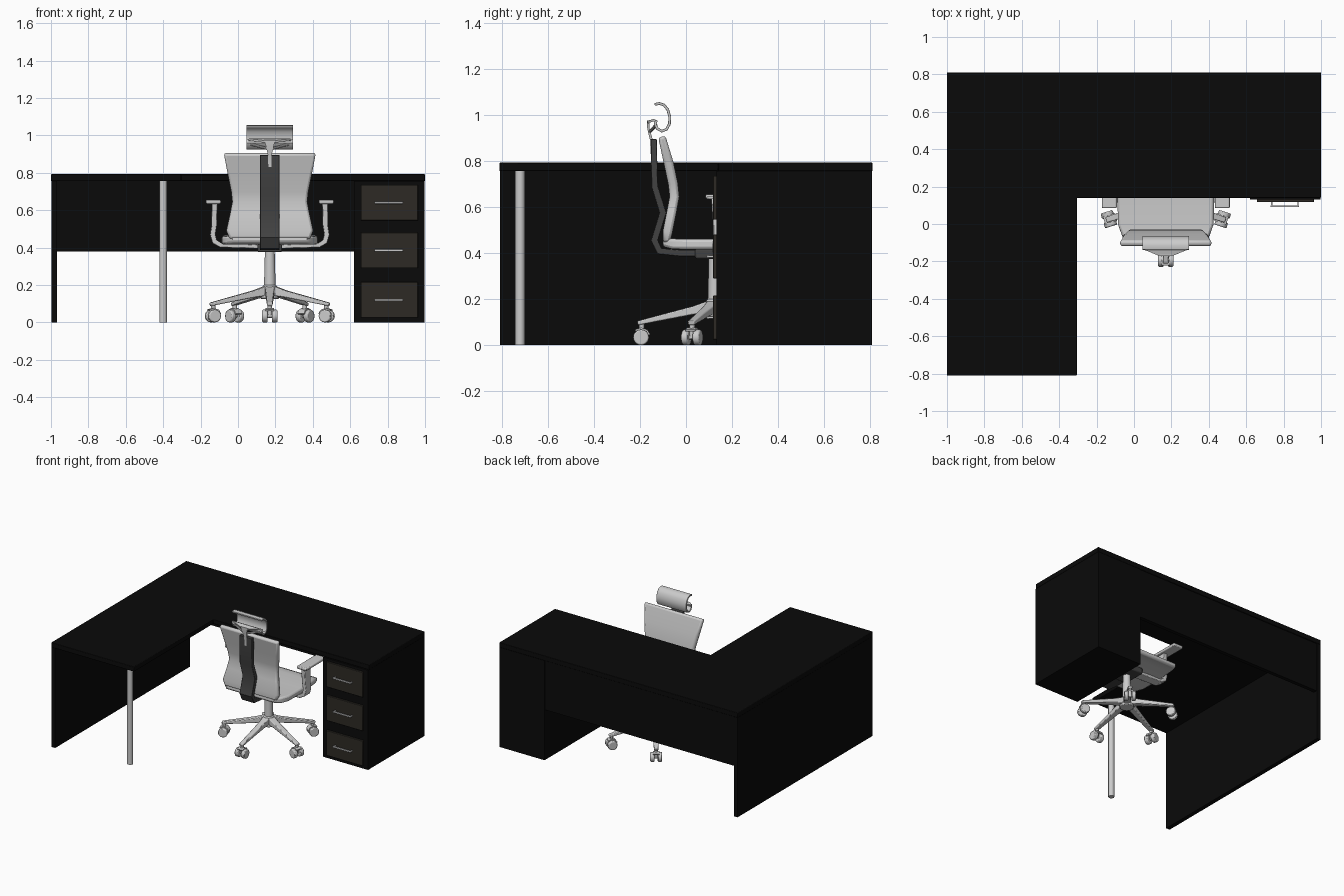
import bpy, bmesh, math
from mathutils import Vector, Matrix

if "Cube" in bpy.data.objects:
    bpy.data.objects.remove(bpy.data.objects["Cube"])


def material(name, rgb):
    m = bpy.data.materials.new(name)
    m.diffuse_color = (*rgb, 1)
    m.use_nodes = True
    m.node_tree.nodes["Principled BSDF"].inputs["Base Color"].default_value = m.diffuse_color
    return m


BLACK = material("black_laminate", (0.003, 0.003, 0.003))
DRAWER = material("drawer_brown", (0.026, 0.023, 0.018))
DARK = material("dark_plastic", (0.055, 0.055, 0.055))


def finish(name, bm, mat=None, bevel=0, segs=2):
    bmesh.ops.recalc_face_normals(bm, faces=bm.faces)
    me = bpy.data.meshes.new(name)
    bm.to_mesh(me)
    bm.free()
    me.shade_smooth()
    me.set_sharp_from_angle(angle=math.radians(40))
    ob = bpy.data.objects.new(name, me)
    bpy.context.collection.objects.link(ob)
    if mat:
        me.materials.append(mat)
    if bevel:
        b = ob.modifiers.new("bevel", "BEVEL")
        b.width, b.segments = bevel, segs
        b.limit_method, b.angle_limit = 'ANGLE', math.radians(50)
    return ob


def box(name, x, y, z, mat=None, bevel=0):
    bm = bmesh.new()
    bmesh.ops.create_cube(bm, size=1)
    for v in bm.verts:
        v.co = [(r[0] + r[1]) / 2 + c * (r[1] - r[0]) for r, c in zip((x, y, z), v.co)]
    return finish(name, bm, mat, bevel)


def rod(name, a, b, r1, r2=None, mat=None, sides=20, bevel=0):
    a, b = Vector(a), Vector(b)
    bm = bmesh.new()
    m = Matrix.Translation((a + b) / 2) @ (b - a).to_track_quat('Z', 'Y').to_matrix().to_4x4()
    bmesh.ops.create_cone(bm, cap_ends=True, segments=sides, radius1=r1,
                          radius2=r1 if r2 is None else r2, depth=(b - a).length, matrix=m)
    return finish(name, bm, mat, bevel)


def ribbon(name, pts, place, mat=None, bevel=0):
    """Sweep a flat section along (u, z, half_width, thickness); place(u, w, z) -> xyz."""
    bm = bmesh.new()
    p = [Vector(q[:2]) for q in pts]
    rings = []
    for i, (u, z, hw, t) in enumerate(pts):
        d0 = (p[i] - p[max(i - 1, 0)]).normalized()
        d1 = (p[min(i + 1, len(p) - 1)] - p[i]).normalized()
        d = (d0 + d1).normalized()
        n = Vector((-d.y, d.x)) * t / 2
        rings.append([bm.verts.new(place(u + s * n.x, w * hw, z + s * n.y))
                      for s, w in ((-1, -1), (-1, 1), (1, 1), (1, -1))])
    for a, b in zip(rings, rings[1:]):
        for k in range(4):
            bm.faces.new((a[k], a[k - 1], b[k - 1], b[k]))
    bm.faces.new(rings[0])
    bm.faces.new(rings[-1])
    return finish(name, bm, mat, bevel)


# L-shaped desk top
bm = bmesh.new()
outline = [(-1, -.81), (-.305, -.81), (-.305, .14), (1, .14), (1, .81), (-1, .81)]
face = bm.faces.new([bm.verts.new((x, y, .755)) for x, y in outline])
ext = bmesh.ops.extrude_face_region(bm, geom=[face])
bmesh.ops.translate(bm, vec=(0, 0, .037),
                    verts=[v for v in ext["geom"] if isinstance(v, bmesh.types.BMVert)])
finish("desk_top", bm, BLACK, .004)

# Desk supports
box("side_panel", (-.998, -.967), (-.808, .808), (0, .755), BLACK)
box("modesty_panel", (-.967, .62), (.775, .803), (.38, .755), BLACK)
rod("desk_leg", (-.4, -.72, 0), (-.4, -.72, .757), .021, sides=24)
box("drawer_cabinet", (.62, .998), (.132, .808), (0, .755), BLACK)

# Drawers with bar handles
for i, z in enumerate((.12, .385, .64)):
    box(f"drawer_front_{i}", (.657, .962), (.117, .134), (z - .095, z + .095), DRAWER, .003)
    box(f"drawer_handle_{i}", (.73, .882), (.09, .1), (z - .006, z + .006), None, .002)
    for x in (.733, .873):
        box(f"handle_post_{i}", (x, x + .007), (.098, .119), (z - .005, z + .005))

CX, CY = .17, .125


def side(y, w, z):
    return (CX + w, y, z)


# Seat and backrest
ribbon("seat", [(-.1, .445, .2, .035), (-.06, .44, .235, .045), (0, .438, .256, .045),
                (.15, .438, .258, .045), (.28, .445, .255, .045), (.34, .44, .245, .042),
                (.385, .425, .225, .03)], side, bevel=.012)
ribbon("backrest", [(-.085, .445, .215, .03), (-.08, .49, .232, .042), (-.062, .58, .212, .042),
                    (-.05, .645, .2, .042), (-.056, .7, .206, .042), (-.075, .79, .224, .042),
                    (-.105, .905, .246, .032)], side, bevel=.012)

# Dark spine running under the seat
ribbon("back_spine", [(-.14, .895, .052, .026), (-.136, .69, .052, .028), (-.1, .575, .052, .03),
                      (-.137, .455, .052, .03), (-.115, .408, .052, .03), (-.03, .4, .052, .028),
                      (.2, .4, .052, .028)], side, DARK, .003)
box("tilt_mechanism", (CX - .065, CX + .065), (.04, .22), (.375, .42), DARK, .008)

# Headrest shell and bracket
ribbon("headrest", [(y, z, .125, .012) for y, z in (
    (-.136, 1.045), (-.115, 1.049), (-.095, 1.042), (-.079, 1.022), (-.07, .99), (-.072, .96),
    (-.084, .937), (-.105, .929), (-.125, .94), (-.134, .96), (-.128, .977))], side, bevel=.002)
ribbon("headrest_stem", [(-.148, .83, .008, .012), (-.15, .89, .009, .012),
                         (-.163, .94, .02, .01), (-.165, .975, .03, .01)], side)
ribbon("headrest_bracket", [(-.167, .968, .04, .012), (-.14, .977, .11, .01),
                            (-.126, .97, .12, .01)], side)
for s in (-1, 1):
    rod("headrest_strut", (CX, -.158, .925), (CX + s * .11, -.13, .955), .007, sides=8)

# Armrests
for s in (-1, 1):
    def across(u, w, z, s=s):
        return (CX + s * u, .15 + w, z)
    box("arm_pad", sorted((CX + s * .262, CX + s * .342)), (.085, .32), (.634, .655), None, .006)
    ribbon("arm_post", [(.295, .636, .04, .03), (.297, .52, .032, .028), (.305, .47, .032, .028),
                        (.295, .432, .035, .028), (.262, .412, .035, .024),
                        (.06, .405, .035, .02)], across, bevel=.004)

# Gas column and hub
rod("gas_column", (CX, CY, .19), (CX, CY, .385), .031, .026)
rod("base_hub", (CX, CY, .125), (CX, CY, .2), .05, .036, bevel=.006)

# Five-star base with twin-wheel casters
for k in range(5):
    a = math.radians(-90 + 72 * k)
    c, s = math.cos(a), math.sin(a)

    def at(r, w, z, c=c, s=s):
        return (CX + r * c - w * s, CY + r * s + w * c, z)
    ribbon(f"base_arm_{k}", [(.025, .168, .026, .05), (.09, .152, .023, .036),
                             (.2, .127, .019, .028), (.335, .096, .015, .018)], at, bevel=.005)
    rod(f"caster_stem_{k}", at(.318, 0, .03), at(.318, 0, .1), .012, sides=12)
    rod(f"caster_axle_{k}", at(.32, -.03, .034), at(.32, .03, .034), .01, sides=12)
    ribbon(f"caster_hood_{k}", [(.284, .045, .022, .008), (.295, .064, .022, .008),
                                (.32, .073, .022, .008), (.345, .064, .022, .008)], at)
    for w in (-1, 1):
        rod(f"caster_wheel_{k}", at(.32, w * .011, .034), at(.32, w * .041, .034),
            .034, sides=20, bevel=.006)
